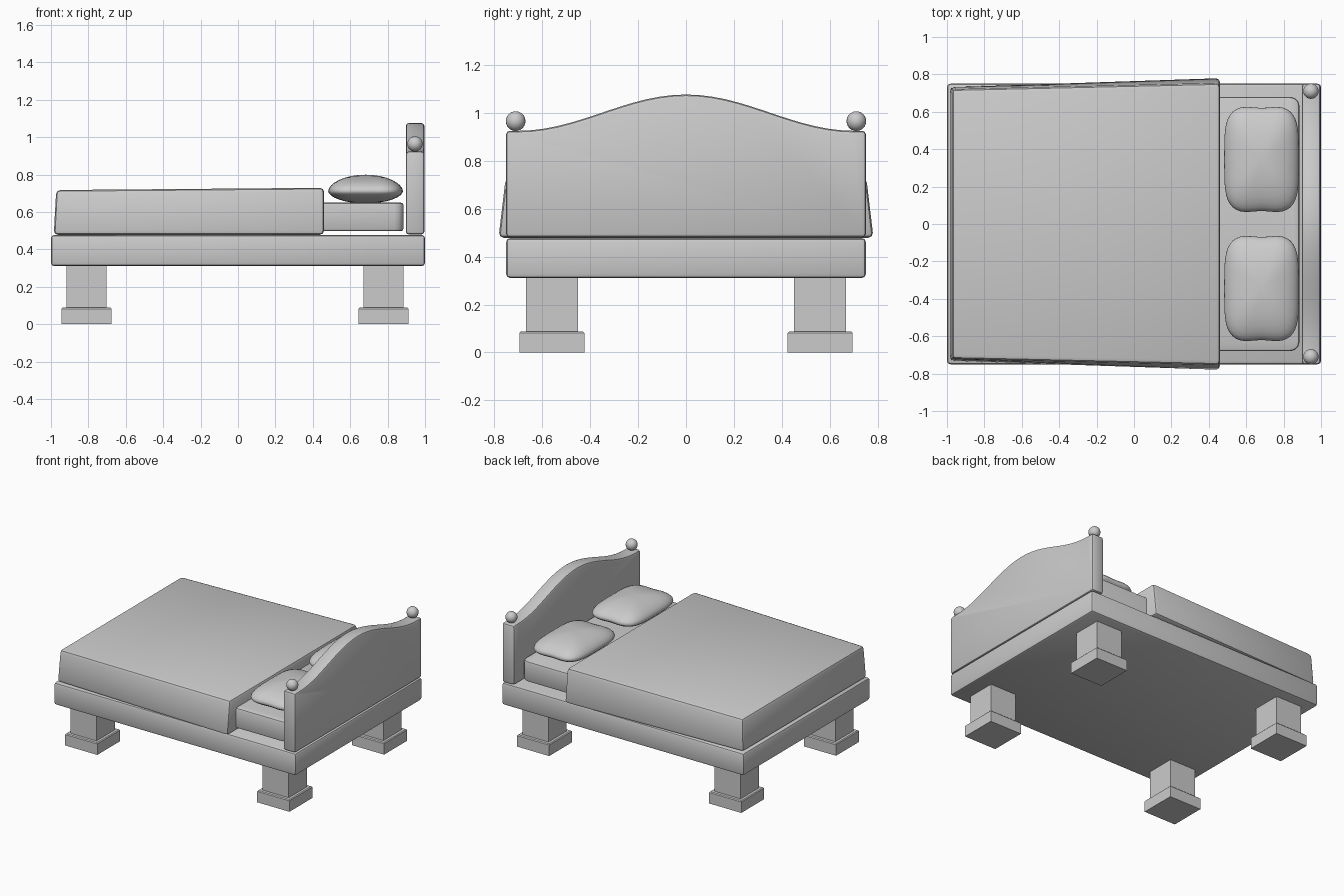
import bpy, bmesh, math

if "Cube" in bpy.data.objects:
    bpy.data.objects.remove(bpy.data.objects["Cube"])


def finish(name, bm, angle=40):
    bmesh.ops.recalc_face_normals(bm, faces=bm.faces[:])
    mesh = bpy.data.meshes.new(name)
    bm.to_mesh(mesh)
    bm.free()
    ob = bpy.data.objects.new(name, mesh)
    bpy.context.collection.objects.link(ob)
    bpy.ops.object.select_all(action='DESELECT')
    ob.select_set(True)
    bpy.context.view_layer.objects.active = ob
    bpy.ops.object.shade_smooth_by_angle(angle=math.radians(angle))
    return ob


def bevel(bm, edges, width, segments=2):
    bmesh.ops.bevel(bm, geom=edges, offset=width, segments=segments,
                    profile=0.5, affect='EDGES', clamp_overlap=True)


def box_bm(x0, x1, y0, y1, z0, z1):
    bm = bmesh.new()
    bmesh.ops.create_cube(bm, size=1)
    for v in bm.verts:
        v.co.x = x0 if v.co.x < 0 else x1
        v.co.y = y0 if v.co.y < 0 else y1
        v.co.z = z0 if v.co.z < 0 else z1
    return bm


# Bed frame slab
bm = box_bm(-1, 1, -0.75, 0.75, 0.31, 0.477)
bevel(bm, bm.edges[:], 0.018)
finish("bed_frame", bm)

# Mattress with rounder vertical corners
bm = box_bm(-0.93, 0.885, -0.68, 0.68, 0.497, 0.65)
bevel(bm, [e for e in bm.edges if abs(e.verts[0].co.z - e.verts[1].co.z) > 0.1], 0.05, 3)
bevel(bm, [e for e in bm.edges if abs(e.verts[0].co.z - e.verts[1].co.z) < 0.01
           and e.calc_face_angle(0) > 1], 0.015)
finish("mattress", bm)

# Blanket: flares towards the pillows and towards the bottom
bm = box_bm(-0.985, 0.46, -0.75, 0.75, 0.478, 0.725)
for v in bm.verts:
    top, foot = v.co.z > 0.6, v.co.x < 0
    half = (0.72 if top else 0.732) if foot else (0.752 if top else 0.782)
    v.co.y = math.copysign(half, v.co.y)
    if top and foot:
        v.co.x, v.co.z = -0.972, 0.717
    elif top:
        v.co.z = 0.729
bevel(bm, bm.edges[:], 0.022)
finish("blanket", bm)

# Headboard: bell-shaped outline, extruded along x
bm = bmesh.new()
outline = [(-0.75, 0.48), (0.75, 0.48)]
for i in range(29):
    y = 0.75 - 1.5 * i / 28
    t = min(abs(y) / 0.70, 1)
    outline.append((y, 0.924 + 0.151 * (0.5 + 0.5 * math.cos(math.pi * t))))
face = bm.faces.new([bm.verts.new((0.897, y, z)) for y, z in outline])
ext = bmesh.ops.extrude_face_region(bm, geom=[face])
for g in ext["geom"]:
    if isinstance(g, bmesh.types.BMVert):
        g.co.x = 0.997
bmesh.ops.recalc_face_normals(bm, faces=bm.faces[:])
bevel(bm, [e for e in bm.edges if e.calc_face_angle(0) > 1], 0.016)
finish("headboard", bm)

# Knobs on the headboard corners
for side, label in ((-1, "front"), (1, "back")):
    bm = bmesh.new()
    bmesh.ops.create_uvsphere(bm, u_segments=20, v_segments=12, radius=0.041)
    bmesh.ops.translate(bm, verts=bm.verts[:], vec=(0.946, side * 0.71, 0.964))
    finish(label + "_knob", bm)


# Pillows: flattened sphere with a squarish plan and pinched ends
def spow(a, p):
    return math.copysign(abs(a) ** p, a)


for side, label in ((-1, "front"), (1, "back")):
    bm = bmesh.new()
    bmesh.ops.create_uvsphere(bm, u_segments=40, v_segments=16, radius=1)
    for v in bm.verts:
        x, y, z = v.co
        r = math.hypot(x, y)
        if r > 1e-5:
            c, s = spow(x / r, 0.5), spow(y / r, 0.5)
            pinch = 1 - 0.035 * r * max(0, 1 - 2 * abs(c)) * abs(s)
            x, y = c * r, s * r * pinch
        height = spow(z, 1.1) * (0.088 if z > 0 else 0.066)
        v.co = (0.682 + 0.2 * x, side * 0.345 + 0.285 * y, 0.711 + height)
    finish(label + "_pillow", bm, 60)

# Legs: square column on a wider foot block
for cx, end in ((-0.81, "foot"), (0.778, "head")):
    for side, label in ((-1, "front"), (1, "back")):
        cy = side * 0.559
        bm = box_bm(cx - 0.108, cx + 0.108, cy - 0.108, cy + 0.108, 0.088, 0.31)
        finish(f"{end}_{label}_leg", bm)
        bm = box_bm(cx - 0.133, cx + 0.133, cy - 0.135, cy + 0.135, 0, 0.088)
        bevel(bm, [e for e in bm.edges if max(v.co.z for v in e.verts) > 0.05
                   and min(v.co.z for v in e.verts) > 0.05], 0.006, 1)
        finish(f"{end}_{label}_leg_base", bm)
